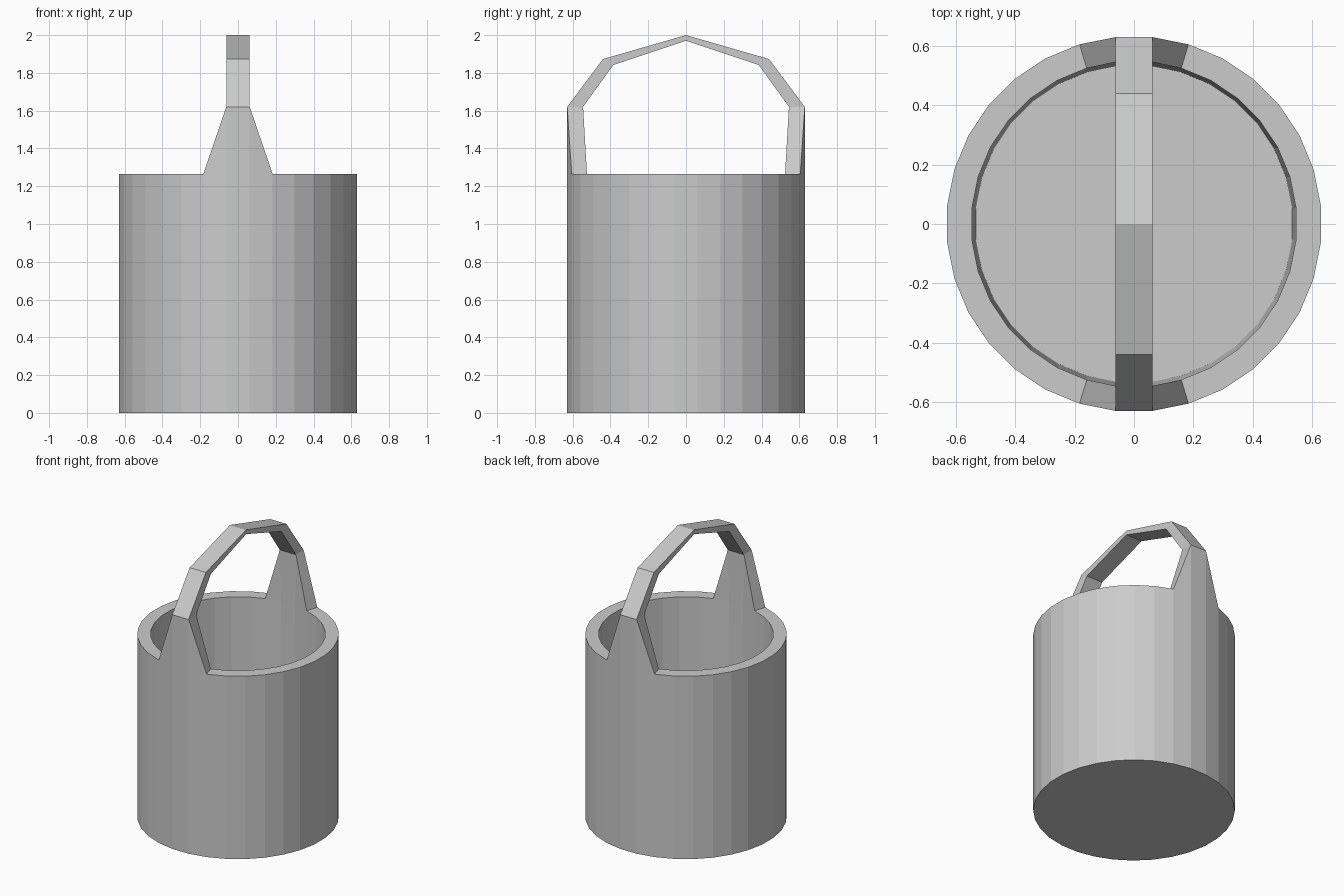
import bpy, bmesh
from math import pi, sin, cos

cube = bpy.data.objects.get("Cube")
if cube:
    bpy.data.objects.remove(cube)

SIDES = 32
STEP = 2 * pi / SIDES
R_OUT, R_IN, R_FLOOR = 0.632, 0.548, 0.535
RIM_Z, FLOOR_Z = 1.265, 0.09

grey = bpy.data.materials.new("plain grey")
grey.use_nodes = True
colour = (0.6, 0.6, 0.6, 1)
grey.diffuse_color = colour
grey.node_tree.nodes["Principled BSDF"].inputs["Base Color"].default_value = colour


def finish(name, bm):
    bmesh.ops.remove_doubles(bm, verts=bm.verts, dist=0.0005)
    bmesh.ops.recalc_face_normals(bm, faces=bm.faces)
    mesh = bpy.data.meshes.new(name)
    bm.to_mesh(mesh)
    bm.free()
    mesh.materials.append(grey)
    obj = bpy.data.objects.new(name, mesh)
    bpy.context.collection.objects.link(obj)
    return obj


def rim_point(r, half_steps, z, side=1):
    a = half_steps * STEP / 2
    return (r * sin(a), side * r * cos(a), z)


# Bucket: stacked rings, leaving the rim open where the handle lugs rise
bm = bmesh.new()
profile = [(R_OUT, 0), (R_OUT, RIM_Z), (R_IN, RIM_Z), (R_FLOOR, FLOOR_Z)]
rings = [[bm.verts.new(rim_point(r, 2 * i + 1, z)) for i in range(SIDES)]
         for r, z in profile]
bm.faces.new(rings[0])
bm.faces.new(rings[-1])
for k, (low, high) in enumerate(zip(rings, rings[1:])):
    for i in range(SIDES):
        j = (i + 1) % SIDES
        under_lug = min((i + 1) % (SIDES // 2), (-i - 1) % (SIDES // 2)) <= 1
        if k == 1 and under_lug:
            continue
        bm.faces.new((low[i], low[j], high[j], high[i]))
finish("bucket", bm)

# Handle: angular arch of rectangular sections with a flared lug at each end
bm = bmesh.new()


def face(*points):
    bm.faces.new([bm.verts.new(p) for p in points])


HALF = 0.062
# outer y, outer z, inner y, inner z
arch = [(0.629, 1.62, 0.545, 1.62), (0.44, 1.873, 0.385, 1.842), (0, 2, 0, 1.97)]


def section(side, oy, oz, iy, iz):
    return [(-HALF, side * oy, oz), (HALF, side * oy, oz),
            (HALF, side * iy, iz), (-HALF, side * iy, iz)]


for side in (-1, 1):
    sections = [section(side, *row) for row in arch]
    for a, b in zip(sections, sections[1:]):
        for i in range(4):
            j = (i + 1) % 4
            face(a[i], a[j], b[j], b[i])
    top = sections[0]
    # Lug front, back and sloping sides
    for r, left, right in ((R_OUT, top[0], top[1]), (R_IN, top[3], top[2])):
        face(rim_point(r, -1, RIM_Z, side), rim_point(r, 1, RIM_Z, side), right, left)
        for s, corner in ((-1, left), (1, right)):
            face(rim_point(r, s, RIM_Z, side), rim_point(r, 3 * s, RIM_Z, side), corner)
    for s, outer, inner in ((-1, top[0], top[3]), (1, top[1], top[2])):
        face(rim_point(R_OUT, 3 * s, RIM_Z, side), rim_point(R_IN, 3 * s, RIM_Z, side),
             inner, outer)
finish("handle", bm)
